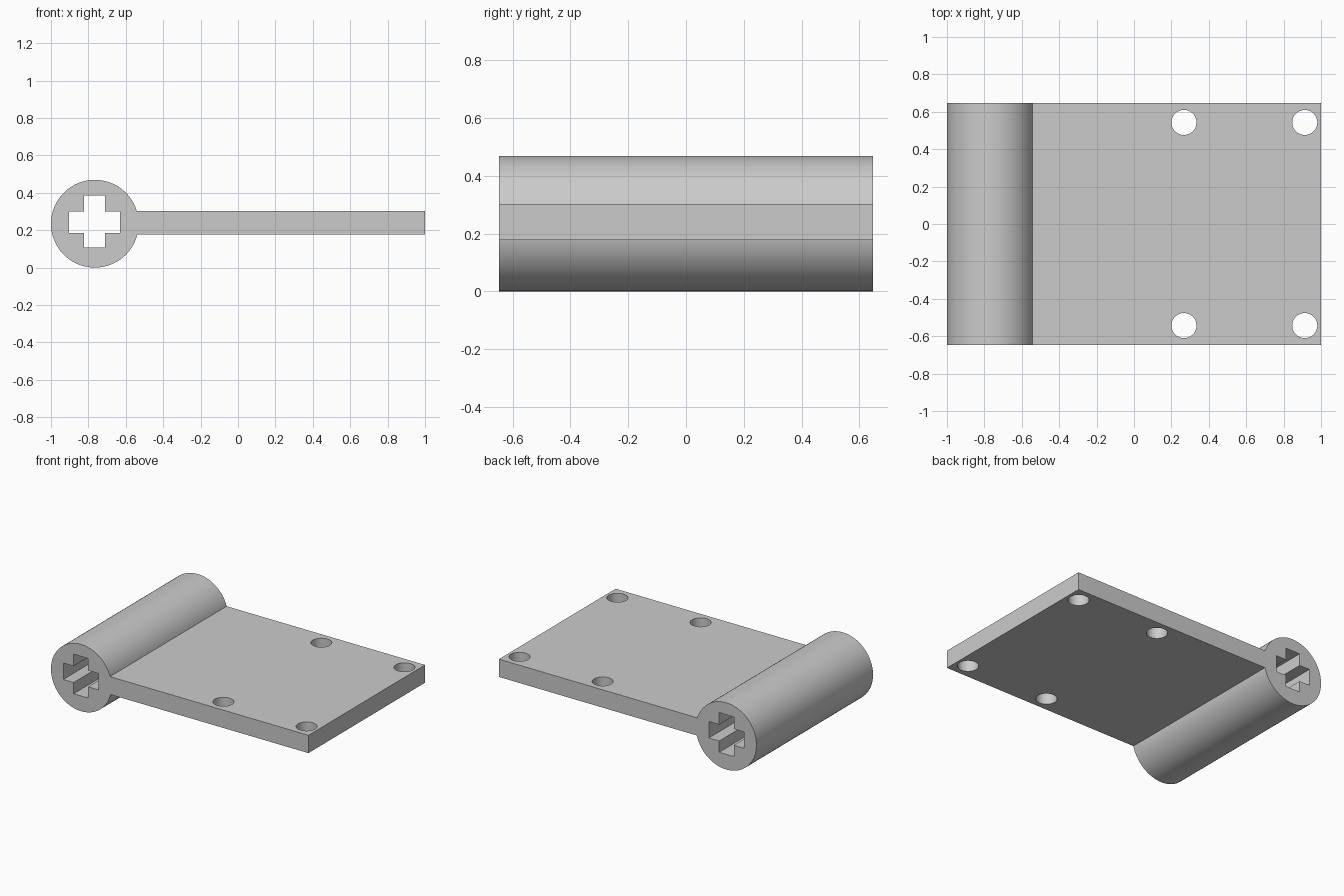
import bpy
import math

default = bpy.data.objects.get("Cube")
if default:
    bpy.data.objects.remove(default, do_unlink=True)

LENGTH = 1.294
BARREL_X, BARREL_Z, BARREL_R = -0.7655, 0.2345, 0.2345

grey = bpy.data.materials.new("light grey")
grey.use_nodes = True
colour = (0.6, 0.6, 0.6, 1)
grey.diffuse_color = colour
grey.node_tree.nodes["Principled BSDF"].inputs["Base Color"].default_value = colour


def box(name, x0, x1, z0, z1, depth):
    bpy.ops.mesh.primitive_cube_add(size=1, location=((x0 + x1) / 2, 0, (z0 + z1) / 2))
    ob = bpy.context.object
    ob.name = name
    ob.scale = (x1 - x0, depth, z1 - z0)
    bpy.ops.object.transform_apply(location=False, rotation=False, scale=True)
    return ob


def cylinder(name, radius, depth, location, sides, rotation=(0, 0, 0)):
    bpy.ops.mesh.primitive_cylinder_add(vertices=sides, radius=radius, depth=depth,
                                        location=location, rotation=rotation)
    ob = bpy.context.object
    ob.name = name
    return ob


def combine(target, other, operation):
    mod = target.modifiers.new(other.name, "BOOLEAN")
    mod.operation = operation
    mod.solver = "EXACT"
    mod.object = other
    bpy.context.view_layer.objects.active = target
    bpy.ops.object.modifier_apply(modifier=mod.name)
    bpy.data.objects.remove(other, do_unlink=True)


# Round barrel along the left edge, joined to the flat plate
hinge = cylinder("hinge_plate", BARREL_R, LENGTH, (BARREL_X, 0, BARREL_Z), 96,
                 (math.pi / 2, 0, 0))
hinge.data.materials.append(grey)
plate = box("plate", -0.6, 1, 0.178, 0.303, LENGTH)
plate.data.materials.append(grey)
combine(hinge, plate, "UNION")

# Cross-shaped axle slot through the barrel
slot = box("axle_slot", -0.904, -0.631, 0.186, 0.301, 2)
combine(slot, box("slot_upright", -0.824, -0.711, 0.107, 0.385, 2.1), "UNION")
combine(hinge, slot, "DIFFERENCE")

# Four screw holes through the plate
for x in (0.267, 0.913):
    for y in (-0.543, 0.543):
        combine(hinge, cylinder("screw_hole", 0.067, 1, (x, y, 0.24), 48), "DIFFERENCE")

# Smooth the round walls and keep the corners crisp
bpy.ops.object.select_all(action="DESELECT")
hinge.select_set(True)
bpy.context.view_layer.objects.active = hinge
bpy.ops.object.shade_smooth_by_angle(angle=math.radians(30))
